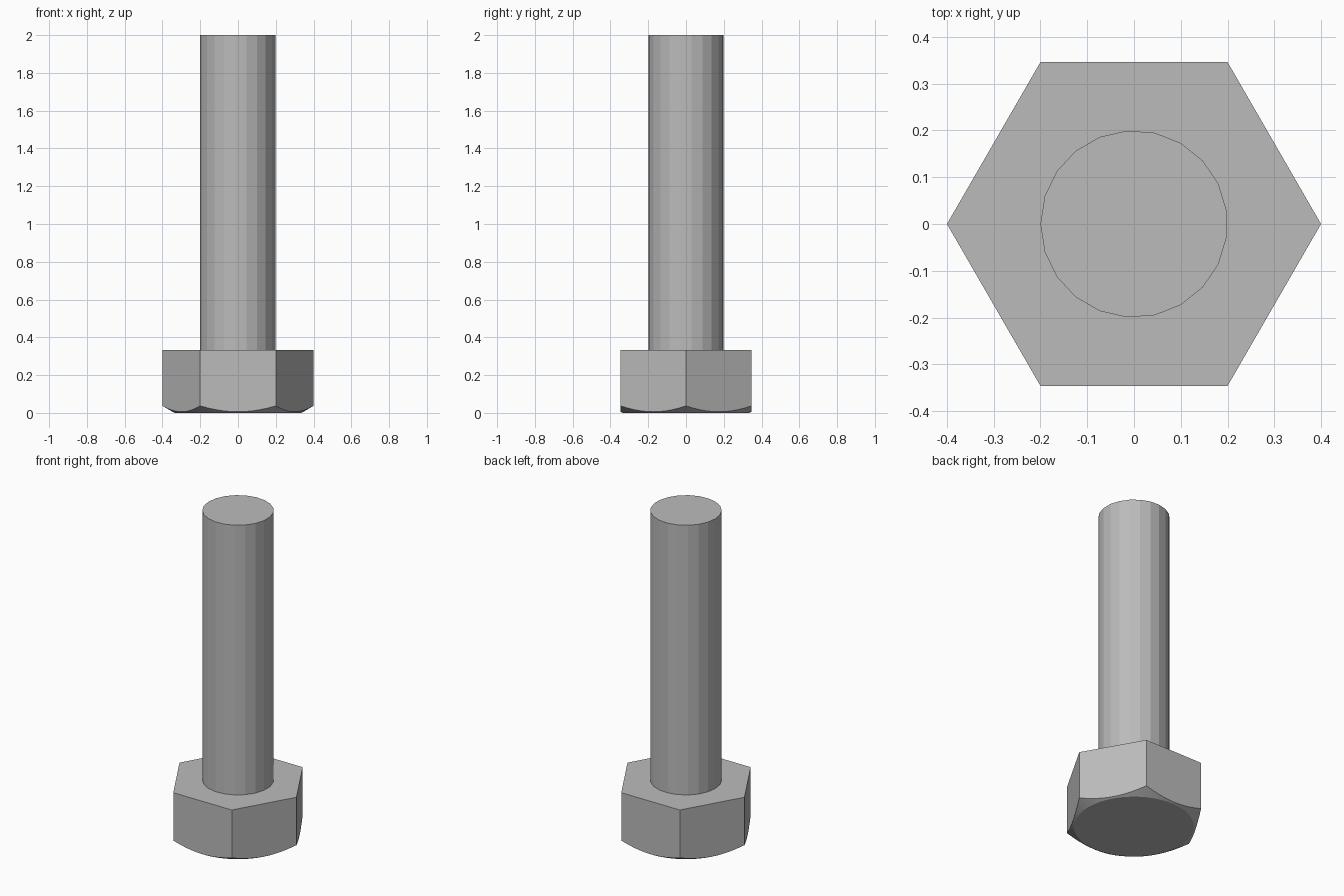
import bpy, bmesh
from math import pi, cos, sin, tan, radians

cube = bpy.data.objects.get("Cube")
if cube:
    bpy.data.objects.remove(cube)

HEAD_RADIUS, HEAD_TOP, TOTAL_HEIGHT = 0.4, 0.333, 2.0
SHANK_RADIUS, SHANK_SIDES = 0.2, 21
FACE_RADIUS, STEPS = 0.336, 10

steel = bpy.data.materials.new("steel grey")
steel.use_nodes = True
colour = (0.5, 0.5, 0.5, 1)
steel.diffuse_color = colour
steel.node_tree.nodes["Principled BSDF"].inputs["Base Color"].default_value = colour


def finish(name, bm):
    bmesh.ops.recalc_face_normals(bm, faces=bm.faces)
    mesh = bpy.data.meshes.new(name)
    bm.to_mesh(mesh)
    bm.free()
    mesh.materials.append(steel)
    bpy.context.collection.objects.link(bpy.data.objects.new(name, mesh))


def ring(bm, count, radius, z, start=0):
    angles = [start + 2 * pi * i / count for i in range(count)]
    return [bm.verts.new((radius * cos(a), radius * sin(a), z)) for a in angles]


# Hexagonal head, its underside trimmed by a 30 degree cone
bm = bmesh.new()
count = 6 * STEPS
top = ring(bm, 6, HEAD_RADIUS, HEAD_TOP)
face = ring(bm, count, FACE_RADIUS, 0)
rim = []
for i in range(count):
    angle = 2 * pi * i / count
    reach = HEAD_RADIUS * cos(pi / 6) / cos(angle % (pi / 3) - pi / 6)
    height = (reach - FACE_RADIUS) * tan(radians(30))
    rim.append(bm.verts.new((reach * cos(angle), reach * sin(angle), height)))
bm.faces.new(top)
bm.faces.new(face)
for i in range(count):
    j = (i + 1) % count
    bm.faces.new((face[i], face[j], rim[j], rim[i]))
for side in range(6):
    arc = [rim[(side * STEPS + k) % count] for k in range(STEPS + 1)]
    bm.faces.new(arc + [top[(side + 1) % 6], top[side]])
finish("hex_head", bm)

# Plain faceted shank standing on the head
bm = bmesh.new()
low = ring(bm, SHANK_SIDES, SHANK_RADIUS, HEAD_TOP, pi)
high = ring(bm, SHANK_SIDES, SHANK_RADIUS, TOTAL_HEIGHT, pi)
bm.faces.new(high)
for i in range(SHANK_SIDES):
    j = (i + 1) % SHANK_SIDES
    bm.faces.new((low[i], low[j], high[j], high[i]))
# The open lower end is hidden by the head
finish("shank", bm)
